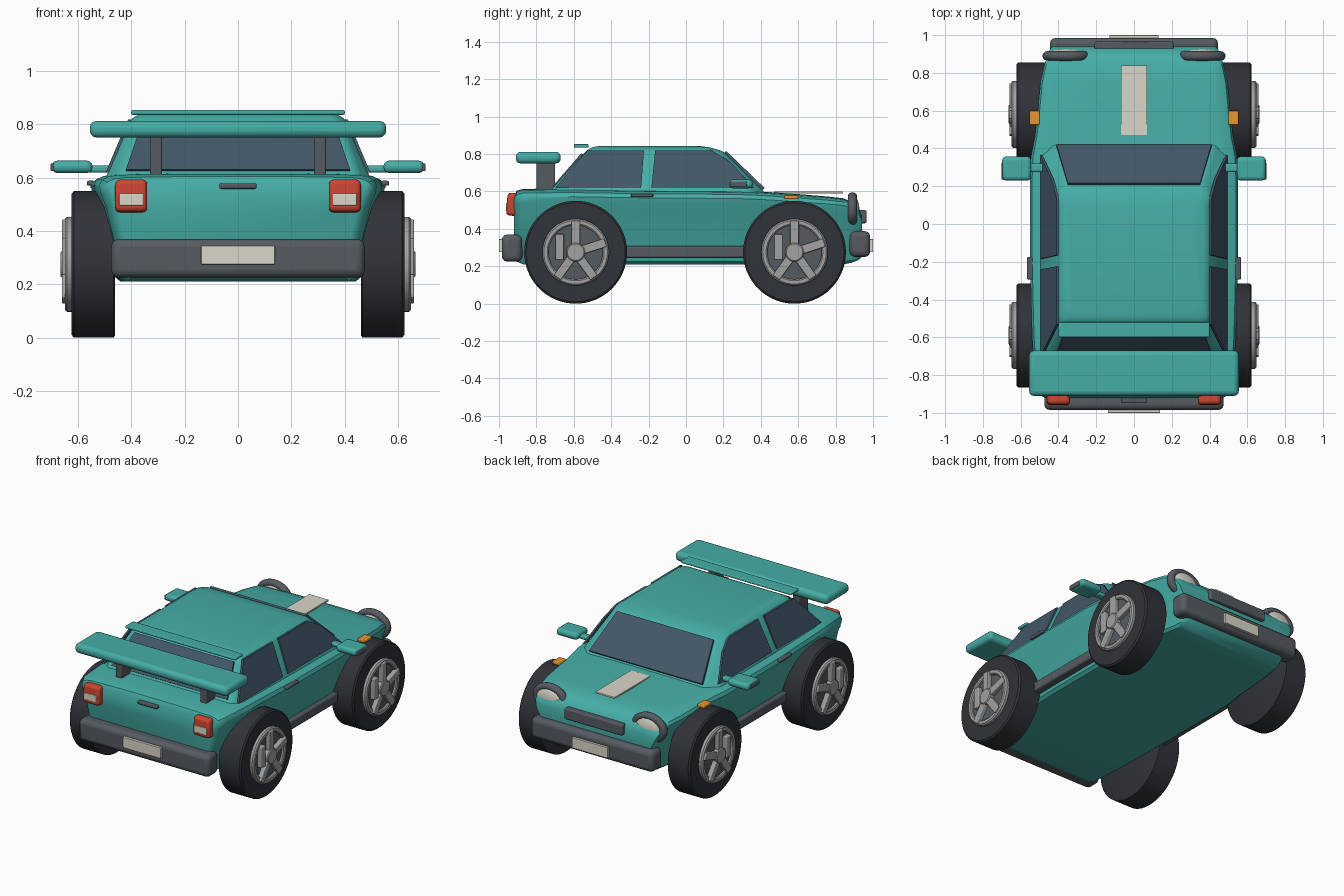
import bpy, bmesh, math
from mathutils import Matrix, Vector

if "Cube" in bpy.data.objects:
    bpy.data.objects.remove(bpy.data.objects["Cube"])


def mat(name, c):
    m = bpy.data.materials.new(name)
    m.diffuse_color = (*c, 1)
    m.use_nodes = True
    m.node_tree.nodes["Principled BSDF"].inputs["Base Color"].default_value = m.diffuse_color
    return m


TEAL = mat("teal_paint", (.06, .42, .38))
GLASS = mat("glass", (.055, .095, .135))
TRIM = mat("dark_trim", (.09, .105, .12))
TYRE = mat("rubber", (.03, .033, .04))
SILVER = mat("alloy", (.36, .36, .36))
CREAM = mat("cream", (.7, .68, .58))
RED = mat("red_lens", (.6, .06, .03))
ORANGE = mat("orange_lens", (.8, .3, .03))


def finish(name, bm, m, bevel=0, seg=3):
    bmesh.ops.recalc_face_normals(bm, faces=bm.faces)
    me = bpy.data.meshes.new(name)
    bm.to_mesh(me)
    bm.free()
    me.materials.append(m)
    ob = bpy.data.objects.new(name, me)
    bpy.context.collection.objects.link(ob)
    if bevel:
        b = ob.modifiers.new("bevel", 'BEVEL')
        b.width, b.segments, b.limit_method = bevel, seg, 'ANGLE'
        b.angle_limit = math.radians(25)
    return ob


def box(name, lo, hi, m, bevel=.005, rot=None):
    lo, hi = Vector(lo), Vector(hi)
    bm = bmesh.new()
    bmesh.ops.create_cube(bm, size=1, matrix=Matrix.Diagonal((*(hi - lo), 1)))
    ob = finish(name, bm, m, bevel)
    ob.location = (lo + hi) / 2
    if rot:
        ob.rotation_euler = rot
    return ob


def side_box(name, s, lo, hi, m, bevel=.005, rot=None):
    xs = sorted((s * lo[0], s * hi[0]))
    return box(name, (xs[0], *lo[1:]), (xs[1], *hi[1:]), m, bevel, rot)


def loft(name, rings, m, bevel=0, seg=3):
    bm = bmesh.new()
    vs = [[bm.verts.new(p) for p in r] for r in rings]
    n = len(vs[0])
    for a, b in zip(vs, vs[1:]):
        for i in range(n):
            j = (i + 1) % n
            bm.faces.new((a[i], a[j], b[j], b[i]))
    bm.faces.new(vs[0])
    bm.faces.new(vs[-1])
    return finish(name, bm, m, bevel, seg)


def pane(name, pts, off):
    off = Vector(off)
    return loft(name, [[Vector(p) - off for p in pts], [Vector(p) + off for p in pts]], GLASS)


def lathe(name, profile, centre, s, m, n=48, closed=True):
    # profile of (x, radius) spun about the axle
    bm = bmesh.new()
    rings = [[bm.verts.new((s * x, r * math.cos(2 * math.pi * i / n), r * math.sin(2 * math.pi * i / n)))
              for i in range(n)] for x, r in profile]
    pairs = list(zip(rings, rings[1:]))
    if closed:
        pairs.append((rings[-1], rings[0]))
    else:
        bm.faces.new(rings[0])
        bm.faces.new(rings[-1])
    for a, b in pairs:
        for i in range(n):
            j = (i + 1) % n
            bm.faces.new((a[i], a[j], b[j], b[i]))
    ob = finish(name, bm, m)
    ob.location = centre
    return ob


# Lower body: cross-sections (y, half width, bottom, top)
stations = [(-.92, .47, .25, .575), (-.905, .50, .225, .60), (-.87, .52, .21, .61), (-.6, .54, .21, .612),
            (-.2, .55, .21, .605), (.25, .55, .21, .602), (.36, .545, .21, .598), (.46, .525, .21, .592),
            (.6, .51, .21, .582), (.75, .495, .21, .57), (.84, .475, .21, .56), (.89, .46, .22, .54),
            (.925, .445, .235, .505), (.94, .43, .25, .47)]
half = [(.80, 0), (.835, .04), (.95, .7), (.99, .83), (1, .9), (.98, .955), (.93, .985), (.85, 1), (.4, 1.01)]
rings = []
for y, w, zb, zt in stations:
    right = [(f * w, y, zb + g * (zt - zb)) for f, g in half]
    rings.append(right + [(-x, yy, z) for x, yy, z in reversed(right)])
loft("body", rings, TEAL)

# Cabin: rings (z, half width, rear y, front y, corner inset)
rings = []
for z, w, yr, yf, c in [(.57, .508, -.755, .445, .075), (.815, .402, -.535, .20, .04),
                        (.835, .38, -.51, .13, .035), (.842, .34, -.47, .08, .03)]:
    right = [(w - c * .6, yr), (w, yr + c), (w, yf - c), (w - c, yf)]
    rings.append([(x, y, z) for x, y in right] + [(-x, y, z) for x, y in reversed(right)])
loft("cabin", rings, TEAL, .02, 4)

# Windows
pane("windscreen", [(-.41, .415, .612), (.41, .415, .612), (.35, .21, .81), (-.35, .21, .81)], (0, .006, .006))
pane("rear_window", [(-.42, -.705, .625), (.42, -.705, .625), (.36, -.553, .80), (-.36, -.553, .80)],
     (0, -.006, .005))
for s in (1, -1):
    xb, xt = s * .490, s * .405
    pane("front_side_window", [(xb, -.185, .618), (xb, .365, .618), (s * .43, .235, .76), (xt, .14, .818),
                               (xt, -.165, .818)], (.006 * s, 0, 0))
    pane("rear_side_window", [(xb, -.70, .618), (xb, -.24, .618), (xt, -.225, .818), (xt, -.53, .818)],
         (.006 * s, 0, 0))

# Spoilers
box("rear_wing", (-.555, -.91, .75), (.555, -.67, .812), TEAL, .025)
box("roof_spoiler", (-.40, -.60, .835), (.40, -.52, .853), TEAL, .006)

# Bumpers, plates, grille, bonnet stripe and boot handle
box("rear_bumper", (-.475, -.985, .225), (.475, -.875, .37), TRIM, .03)
box("front_bumper", (-.445, .875, .25), (.445, .985, .388), TRIM, .03)
box("rear_plate", (-.138, -1, .275), (.138, -.98, .345), CREAM, .002)
box("front_plate", (-.13, .98, .275), (.13, 1, .345), CREAM, .002)
box("grille", (-.21, .92, .43), (.21, .965, .50), TRIM, .008)
box("bonnet_stripe", (-.07, .47, .588), (.07, .84, .599), CREAM, .002)
box("boot_handle", (-.07, -.945, .558), (.07, -.91, .578), TRIM, .006)

for s in (1, -1):
    # Wing posts, skirts, handles and markers
    side_box("wing_post", s, (.285, -.80, .59), (.33, -.70, .77), TRIM, .006)
    side_box("side_skirt", s, (.44, -.36, .245), (.51, .36, .308), TRIM, .01)
    side_box("door_handle", s, (.535, -.295, .570), (.566, -.175, .588), TRIM, .006)
    side_box("side_marker", s, (.50, .525, .560), (.553, .60, .580), ORANGE, .005)
    # Mirrors
    side_box("mirror", s, (.545, .23, .617), (.698, .357, .663), TEAL, .02)
    side_box("mirror_stem", s, (.46, .275, .618), (.56, .32, .645), TEAL, .01)
    side_box("mirror_cap", s, (.68, .235, .624), (.702, .325, .653), TRIM, .005)
    # Tail lights
    side_box("tail_light", s, (.34, -.958, .47), (.46, -.895, .592), RED, .018, (math.radians(-4), 0, 0))
    side_box("reverse_light", s, (.355, -.963, .495), (.445, -.94, .54), CREAM, .004)
    # Headlights: oval ring and domed lens
    bm = bmesh.new()
    bmesh.ops.create_uvsphere(bm, u_segments=32, v_segments=16, radius=1,
                              matrix=Matrix.Translation((s * .36, .89, .50)) @ Matrix.Diagonal((.105, .037, .08, 1)))
    finish("headlight_lens", bm, CREAM)
    bm = bmesh.new()
    n, k = 40, 12
    grid = []
    for i in range(n):
        a = 2 * math.pi * i / n
        row = []
        for j in range(k):
            b = 2 * math.pi * j / k
            t = .025 * math.cos(b)
            row.append(bm.verts.new((s * .36 + (.1 + t) * math.cos(a), .89 + .025 * math.sin(b),
                                     .50 + (.073 + t * .9) * math.sin(a))))
        grid.append(row)
    for i in range(n):
        for j in range(k):
            p, q = grid[i], grid[(i + 1) % n]
            bm.faces.new((p[j], q[j], q[(j + 1) % k], p[(j + 1) % k]))
    finish("headlight_ring", bm, TRIM)

    # Wheels
    for y in (-.59, .58):
        c = Vector((0, y, .275))
        lathe("tyre", [(.46, .265), (.466, .275), (.614, .275), (.623, .265)], c, s, TYRE, 64, False)
        lathe("rim_disc", [(.61, .155), (.632, .155)], c, s, TRIM, closed=False)
        lathe("rim_ring", [(.61, .145), (.61, .178), (.640, .178), (.648, .170), (.648, .152), (.643, .145)],
              c, s, SILVER)
        lathe("hub", [(.61, .05), (.660, .05), (.665, .044)], c, s, SILVER, 32, False)
        for deg in (90, 18, -54, -126):
            a = math.radians(deg)
            m = c + Vector((s * .638, .105 * math.cos(a), .105 * math.sin(a)))
            h = Vector((.022, .0625, .023))
            box("spoke", m - h, m + h, SILVER, .005, (a, 0, 0))
        side_box("upright_spoke", s, (.615, y - .108, .235), (.66, y - .063, .372), SILVER, .005)

# Smooth shading with sharp edges kept
bpy.ops.object.select_all(action='SELECT')
bpy.context.view_layer.objects.active = bpy.data.objects["body"]
bpy.ops.object.shade_smooth_by_angle(angle=math.radians(35))
